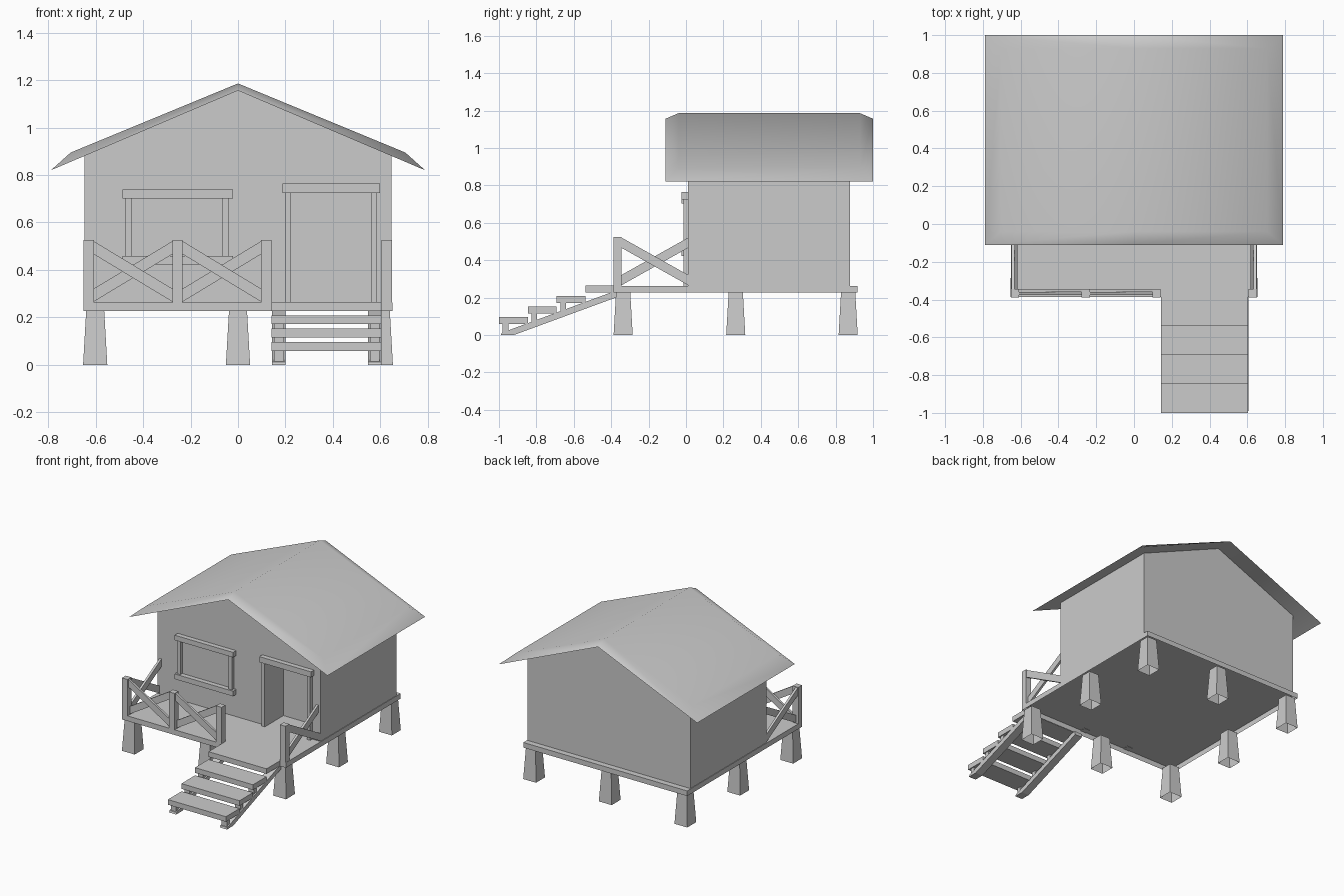
import bpy, bmesh, math

if "Cube" in bpy.data.objects:
    bpy.data.objects.remove(bpy.data.objects["Cube"])


def make(name, verts, faces):
    mesh = bpy.data.meshes.new(name)
    mesh.from_pydata(verts, [], faces)
    bm = bmesh.new()
    bm.from_mesh(mesh)
    bmesh.ops.recalc_face_normals(bm, faces=bm.faces)
    bm.to_mesh(mesh)
    bm.free()
    ob = bpy.data.objects.new(name, mesh)
    bpy.context.collection.objects.link(ob)
    return ob


def prism(name, profile, a, b, axis):
    """Extrude a (u, z) profile from a to b along the x or y axis."""
    n = len(profile)
    place = (lambda u, z, t: (t, u, z)) if axis == 'x' else (lambda u, z, t: (u, t, z))
    verts = [place(u, z, t) for t in (a, b) for u, z in profile]
    faces = [tuple(range(n)), tuple(range(n, 2 * n))]
    faces += [(i, (i + 1) % n, n + (i + 1) % n, n + i) for i in range(n)]
    return make(name, verts, faces)


def box(name, x0, x1, y0, y1, z0, z1):
    return prism(name, [(x0, z0), (x1, z0), (x1, z1), (x0, z1)], y0, y1, 'y')


def open_block(name, x, y, z0, z1, lower, upper):
    """Tapered block without a bottom face; lower and upper are (half x, half y)."""
    verts = [(x + sx * hx, y + sy * hy, z) for (hx, hy), z in ((lower, z0), (upper, z1))
             for sx, sy in ((-1, -1), (1, -1), (1, 1), (-1, 1))]
    return make(name, verts,
                [(4, 5, 6, 7)] + [(k, (k + 1) % 4, 4 + (k + 1) % 4, 4 + k) for k in range(4)])


def cross_brace(name, u0, u1, t, step, axis):
    """Two crossing boards, one in front of the other."""
    lo, hi, w = 0.266, 0.521, 0.055
    prism(name + "_falling", [(u0, hi - w), (u1, lo), (u1, lo + w), (u0, hi)], t, t + step, axis)
    prism(name + "_rising", [(u0, lo), (u1, hi - w), (u1, hi), (u0, lo + w)], t + step, t + 2 * step, axis)


# Floor deck, open underneath
open_block("deck", 0, 0.2655, 0.226, 0.263, (0.652, 0.6525), (0.652, 0.6525))

# Tapered stilts around the edge, none in the centre
for i, x in enumerate((-0.602, 0, 0.602)):
    for j, y in enumerate((-0.336, 0.266, 0.867)):
        if not i == j == 1:
            open_block(f"stilt_{i}_{j}", x, y, 0, 0.228, (0.051, 0.051), (0.038, 0.038))

# House walls, with the doorway notched into the front and closed by a panel behind
W, D0, D1, DZ, BASE = 0.648, 0.222, 0.56, 0.726, 0.263
front, back, recess = 0.01, 0.876, 0.2
gable = [(W, BASE), (W, 0.888), (0, 1.164), (-W, 0.888), (-W, BASE)]
door = [(D0, BASE), (D0, DZ), (D1, DZ), (D1, BASE)]
verts = ([(x, front, z) for x, z in gable + door] + [(x, back, z) for x, z in gable]
         + [(x, recess, z) for x, z in door])
make("walls", verts, [
    (0, 1, 2, 3, 4, 5, 6, 7, 8), (9, 10, 11, 12, 13),
    (0, 9, 10, 1), (3, 12, 13, 4),
    (5, 14, 15, 6), (6, 15, 16, 7), (7, 16, 17, 8), (14, 17, 16, 15)])

# Roof: thin rim rising to an inset, higher top
outer = [(x, y, z) for y in (-0.11, 1.0) for x, z in ((-0.789, 0.82), (0, 1.156), (0.789, 0.82))]
inner = [(x, y, z) for y in (-0.04, 0.93) for x, z in ((-0.705, 0.895), (0, 1.186), (0.705, 0.895))]
roof = make("roof", outer + inner, [
    (0, 1, 4, 3), (1, 2, 5, 4),
    (6, 7, 10, 9), (7, 8, 11, 10),
    (0, 1, 7, 6), (1, 2, 8, 7), (3, 4, 10, 9), (4, 5, 11, 10),
    (0, 3, 9, 6), (2, 5, 11, 8)])
bpy.context.view_layer.objects.active = roof
roof.select_set(True)
bpy.ops.object.shade_smooth_by_angle(angle=math.radians(60))
roof.select_set(False)
weighted = roof.modifiers.new("even_shading", 'WEIGHTED_NORMAL')
weighted.keep_sharp = True

# Window frame
box("window_header", -0.487, -0.022, -0.025, 0.012, 0.702, 0.738)
box("window_sill", -0.487, -0.022, -0.025, 0.012, 0.422, 0.459)
for side, x in (("left", -0.475), ("right", -0.065)):
    box(f"window_{side}_trim", x, x + 0.026, -0.013, 0.012, 0.459, 0.702)

# Door frame
box("door_lintel", 0.187, 0.598, -0.025, 0.012, 0.724, 0.764)
for side, x in (("left", 0.198), ("right", 0.56)):
    box(f"door_{side}_trim", x, x + 0.024, -0.013, 0.012, 0.263, 0.724)

# Porch railing posts
for i, x in enumerate((-0.652, -0.277, 0.097, 0.606)):
    box(f"rail_post_{i}", x, x + 0.044, -0.388, -0.345, 0.26, 0.525)

# Porch railing cross braces
cross_brace("front_brace_left", -0.608, -0.277, -0.376, 0.016, 'y')
cross_brace("front_brace_right", -0.233, 0.097, -0.376, 0.016, 'y')
cross_brace("side_brace_left", -0.345, 0.012, -0.648, 0.016, 'x')
cross_brace("side_brace_right", -0.345, 0.012, 0.648, -0.016, 'x')

# Stair treads
for i in range(4):
    y, z = -1.0 + i * 0.154, 0.059 + i * 0.056
    box(f"stair_tread_{i}", 0.142, 0.604, y, y + 0.1545, z, z + 0.037)

# Stair stringers with short tread supports
for side, x in (("left", 0.144), ("right", 0.548)):
    prism(f"stringer_{side}", [(-0.99, 0), (-0.92, 0), (-0.37, 0.202), (-0.37, 0.226),
                               (-0.405, 0.226), (-0.985, 0.012)], x, x + 0.057, 'x')
    for i in range(3):
        y, z = -0.98 + i * 0.154, 0.005 + i * 0.056
        box(f"tread_support_{side}_{i}", x + 0.008, x + 0.049, y, y + 0.03, z, 0.061 + i * 0.056)
